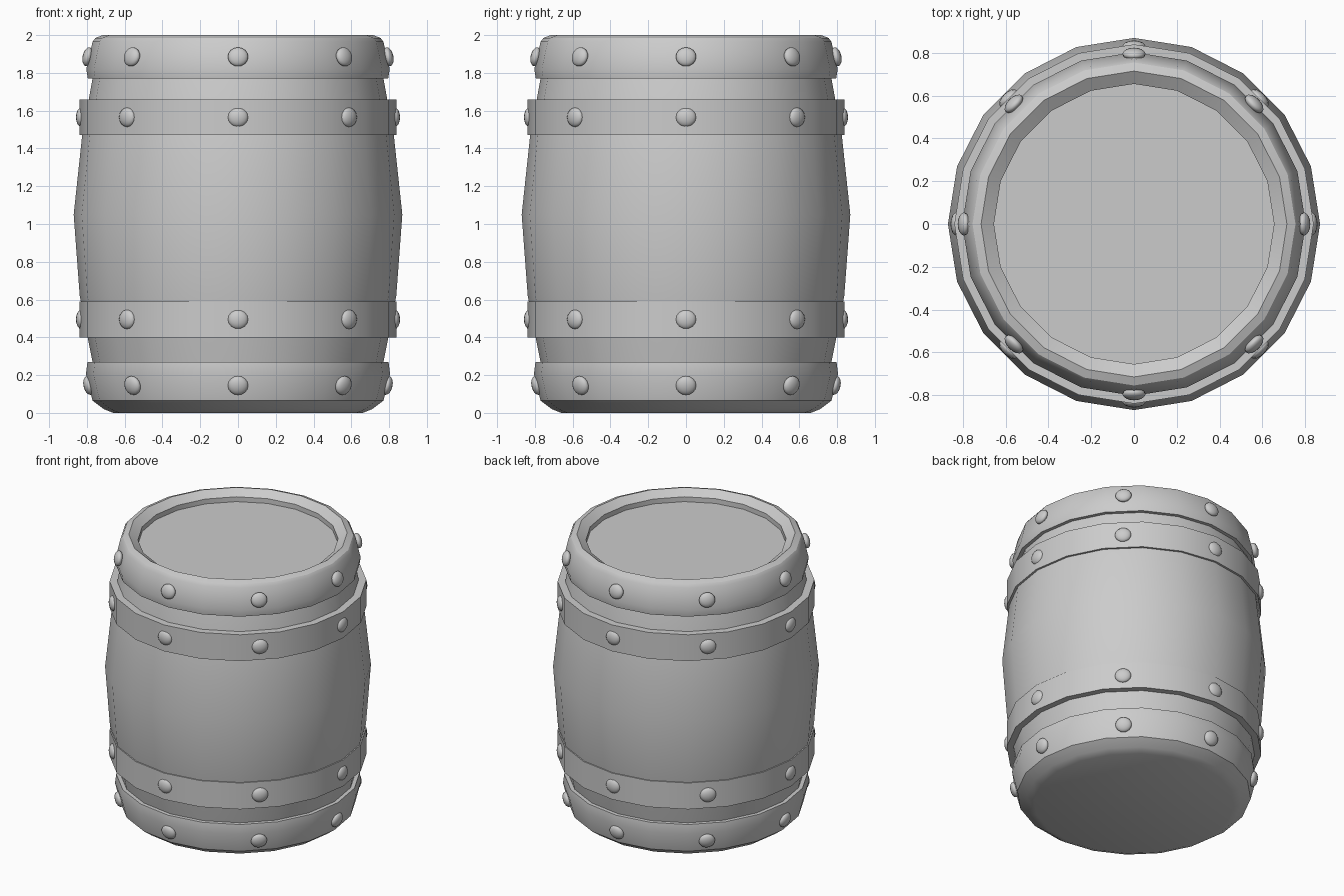
import bpy, math

if "Cube" in bpy.data.objects:
    bpy.data.objects.remove(bpy.data.objects["Cube"])

SIDES = 20


def lathe(name, profile, closed=False):
    """Revolve (radius, z) points around z; radius 0 makes a capped centre."""
    verts, rings, faces = [], [], []
    for r, z in profile:
        start = len(verts)
        if r == 0:
            verts.append((0, 0, z))
            rings.append([start] * SIDES)
        else:
            for i in range(SIDES):
                a = 2 * math.pi * i / SIDES
                verts.append((r * math.cos(a), r * math.sin(a), z))
            rings.append(list(range(start, start + SIDES)))
    pairs = list(zip(rings, rings[1:]))
    if closed:
        pairs.append((rings[-1], rings[0]))
    for a, b in pairs:
        for i in range(SIDES):
            j = (i + 1) % SIDES
            faces.append(list(dict.fromkeys((a[i], a[j], b[j], b[i]))))
    mesh = bpy.data.meshes.new(name)
    mesh.from_pydata(verts, [], faces)
    obj = bpy.data.objects.new(name, mesh)
    bpy.context.collection.objects.link(obj)
    smooth(obj, 32)
    return obj


def smooth(obj, angle):
    bpy.ops.object.select_all(action='DESELECT')
    obj.select_set(True)
    bpy.context.view_layer.objects.active = obj
    bpy.ops.object.shade_smooth_by_angle(angle=math.radians(angle))


def rivets(name, radius, z, tilt=0):
    """Eight flattened domes around the barrel."""
    for i in range(8):
        a = i * math.pi / 4
        bpy.ops.mesh.primitive_uv_sphere_add(
            segments=16, ring_count=8, radius=1,
            location=(radius * math.cos(a), radius * math.sin(a), z),
            rotation=(0, math.radians(tilt), a))
        obj = bpy.context.object
        obj.name = f"{name}_{i + 1}"
        obj.scale = (0.028, 0.054, 0.051)
        smooth(obj, 60)


# Bulging wooden body
lathe("barrel_body", [(0.755, 0.2), (0.77, 0.27), (0.80, 0.42), (0.838, 0.62),
                      (0.87, 1.05), (0.825, 1.47), (0.79, 1.66),
                      (0.77, 1.77), (0.75, 1.85)])

# Bottom cap with chamfered foot
lathe("bottom_cap", [(0, 0), (0.66, 0), (0.71, 0.02), (0.77, 0.065),
                     (0.805, 0.205), (0.797, 0.27), (0.765, 0.27)])

# Top rim and sunken lid
lathe("top_rim", [(0.765, 1.77), (0.795, 1.77), (0.803, 1.82), (0.77, 1.965),
                  (0.755, 1.985), (0.715, 2.0), (0.655, 1.96), (0.655, 1.925), (0, 1.925)])

# Straight hoops around the body
for name, z0, z1 in (("lower_hoop", 0.40, 0.59), ("upper_hoop", 1.47, 1.66)):
    lathe(name, [(0.77, z0), (0.84, z0), (0.84, z1), (0.77, z1)], closed=True)

# Rivets
rivets("bottom_rivet", 0.79, 0.145, 13)
rivets("lower_hoop_rivet", 0.83, 0.495)
rivets("upper_hoop_rivet", 0.83, 1.565)
rivets("top_rivet", 0.795, 1.885, -12)
